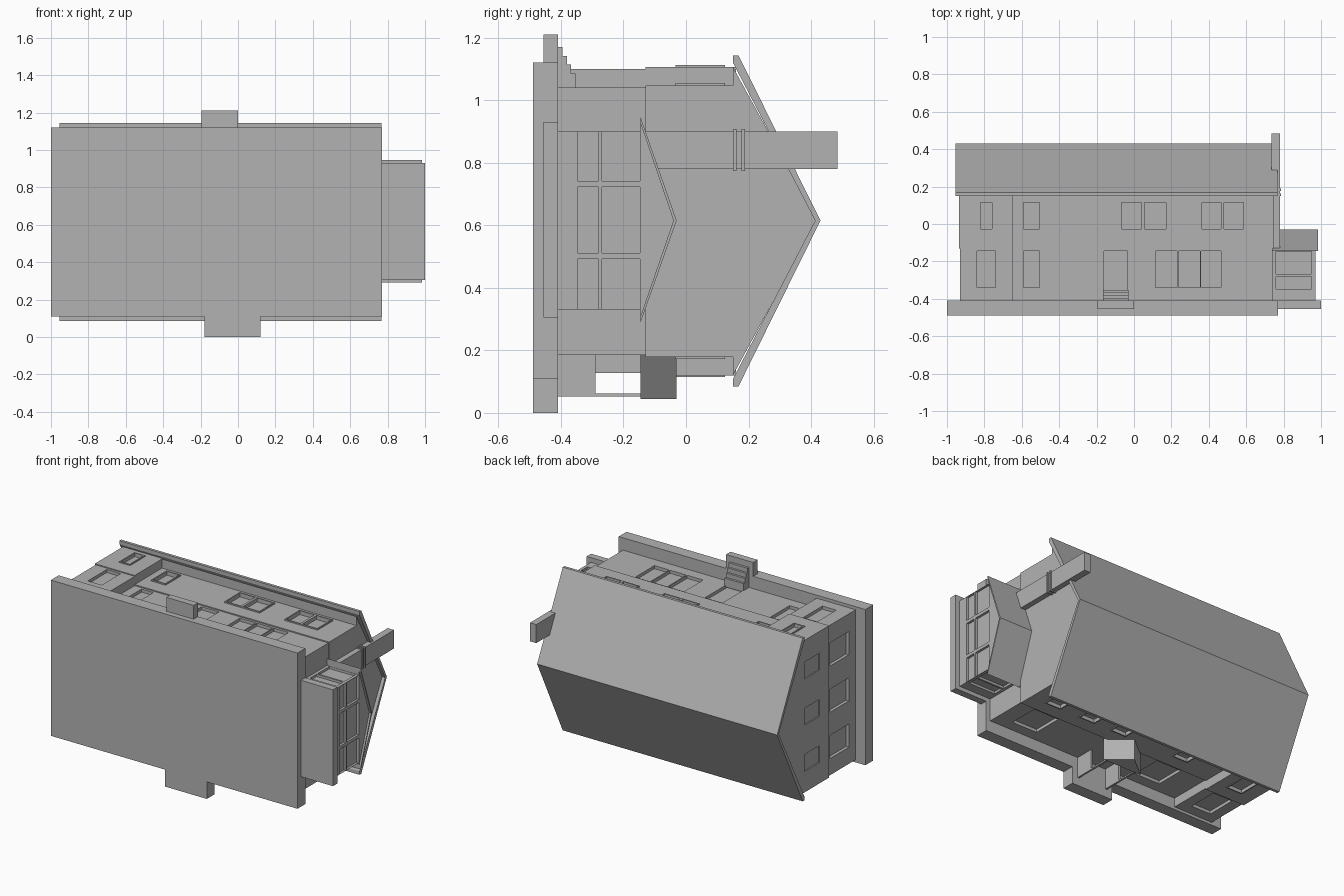
import bpy, bmesh
from mathutils import Vector

old = bpy.data.objects.get("Cube")
if old:
    bpy.data.objects.remove(old)

grey = bpy.data.materials.new("plain grey")
grey.use_nodes = True
COLOUR = (0.45, 0.45, 0.45, 1)
grey.diffuse_color = COLOUR
grey.node_tree.nodes["Principled BSDF"].inputs["Base Color"].default_value = COLOUR


def finish(name, bm):
    bmesh.ops.recalc_face_normals(bm, faces=bm.faces)
    mesh = bpy.data.meshes.new(name)
    bm.to_mesh(mesh)
    bm.free()
    mesh.materials.append(grey)
    obj = bpy.data.objects.new(name, mesh)
    bpy.context.collection.objects.link(obj)
    return obj


def add_box(bm, x, y, z):
    """Add a box given its (low, high) range on each axis."""
    verts = bmesh.ops.create_cube(bm, size=1)["verts"]
    for v in verts:
        v.co = Vector([r[0] if c < 0 else r[1] for c, r in zip(v.co, (x, y, z))])


def boxes(name, *ranges):
    bm = bmesh.new()
    for r in ranges:
        add_box(bm, *r)
    return finish(name, bm)


def prism(name, profile, axis, lo, hi):
    """Extrude a closed profile along x (profile is y, z) or z (profile is x, y)."""
    bm = bmesh.new()
    put = (lambda p: (lo, *p)) if axis == "x" else (lambda p: (*p, lo))
    face = bm.faces.new([bm.verts.new(put(p)) for p in profile])
    new = bmesh.ops.extrude_face_region(bm, geom=[face])["geom"]
    step = Vector((hi - lo, 0, 0) if axis == "x" else (0, 0, hi - lo))
    bmesh.ops.translate(bm, vec=step, verts=[v for v in new if isinstance(v, bmesh.types.BMVert)])
    return finish(name, bm)


# Foundation and landings
boxes("foundation", ((-1, 0.77), (-0.49, -0.41), (0.11, 1.12)))
boxes("rear_landing", ((-0.18, 0.12), (-0.49, -0.41), (0, 0.11)))
boxes("front_landing", ((-0.195, 0), (-0.455, -0.41), (1.12, 1.21)))
boxes("bay_foundation", ((0.77, 1), (-0.455, -0.41), (0.305, 0.93)))

# Walls: main block, projecting wing, slightly oversailing upper storey
walls = [
    boxes("main_lower_wall", ((-0.66, 0.74), (-0.41, -0.13), (0.185, 1.04))),
    boxes("main_upper_wall", ((-0.66, 0.745), (-0.13, 0.16), (0.178, 1.047))),
    boxes("wing_lower_wall", ((-0.93, -0.65), (-0.41, -0.13), (0.127, 1.1))),
    boxes("wing_upper_wall", ((-0.936, -0.65), (-0.13, 0.16), (0.12, 1.106))),
    boxes("bay_wall", ((0.74, 0.97), (-0.41, -0.14), (0.33, 0.9))),
]
prism("gable_wall", [(0.15, 0.12), (0.42, 0.615), (0.15, 1.106)], "x", -0.936, 0.745)

# Window openings and frames
cutters, frames = bmesh.new(), bmesh.new()


def window(axis, face, out, u, y, depth=0.02, frame=0.0):
    """Recess a window on a wall plane; out is the outward sign."""
    def place(bm, uu, yy, a, b):
        w = tuple(sorted((face + out * a, face + out * b)))
        add_box(bm, *((uu, yy, w) if axis == "z" else (w, yy, uu)))
    place(cutters, u, y, -depth, 0.03)
    if frame:
        t = 0.008
        for e in u:
            place(frames, (e - t / 2, e + t / 2), (y[0] - t / 2, y[1] + t / 2), -0.01, frame)
        for e in y:
            place(frames, (u[0], u[1]), (e - t / 2, e + t / 2), -0.01, frame)


LOW, UP = (-0.34, -0.145), (-0.03, 0.12)
for u in ((-0.59, -0.505), (0.115, 0.23), (0.237, 0.352), (0.359, 0.465)):
    window("z", 1.04, 1, u, LOW)
window("z", 1.04, 1, (-0.16, -0.035), (-0.405, -0.145))
for u in ((-0.595, -0.5), (-0.07, 0.045), (0.053, 0.175), (0.36, 0.47), (0.478, 0.59)):
    window("z", 1.047, 1, u, UP, frame=0.008)
window("z", 1.106, 1, (-0.825, -0.755), UP, frame=0.006)
window("z", 1.1, 1, (-0.84, -0.74), LOW)

# Rear windows
for x in (0.54, -0.385):
    window("z", 0.185, -1, (x - 0.09, x + 0.09), LOW)
window("z", 0.127, -1, (-0.86, -0.72), LOW)
for x in (0.585, 0.33, 0.095, -0.37):
    window("z", 0.178, -1, (x - 0.055, x + 0.055), UP, frame=0.006)
window("z", 0.12, -1, (-0.835, -0.725), UP, frame=0.005)

# Left end windows
for z in (0.31, 0.61, 0.91):
    window("x", -0.93, -1, (z - 0.075, z + 0.075), LOW)
    window("x", -0.936, -1, (z - 0.055, z + 0.055), UP, depth=0.008)

# Bay windows on its three open sides
for y in ((-0.347, -0.28), (-0.268, -0.147)):
    for u in ((0.332, 0.492), (0.512, 0.722), (0.742, 0.898)):
        window("x", 0.97, 1, u, y, depth=0.015)
    for face, out in ((0.9, 1), (0.33, -1)):
        window("z", face, out, (0.76, 0.95), y, depth=0.015)

cutter = finish("window_cutter", cutters)
cutter.hide_render = True
cutter.hide_viewport = True
cutter.display_type = "WIRE"
finish("window_frames", frames)
for wall in walls:
    mod = wall.modifiers.new("windows", "BOOLEAN")
    mod.operation = "DIFFERENCE"
    mod.solver = "EXACT"
    mod.object = cutter

# Main roof shell
prism("main_roof", [(0.15, 0.085), (0.168, 0.085), (0.43, 0.615), (0.168, 1.143),
                    (0.15, 1.143), (0.15, 1.12), (0.413, 0.615), (0.15, 0.108)], "x", -0.955, 0.767)

# Bay roof with raised verge
prism("bay_roof", [(-0.145, 0.305), (-0.04, 0.615), (-0.145, 0.93)], "x", 0.74, 0.97)
prism("bay_roof_covering", [(-0.145, 0.29), (-0.03, 0.615), (-0.145, 0.945),
                            (-0.145, 0.925), (-0.04, 0.615), (-0.145, 0.31)], "x", 0.74, 0.983)

# Chimney with two corbel bands
boxes("chimney", ((0.735, 0.78), (-0.13, 0.485), (0.78, 0.9)))
boxes("chimney_bands", *[((0.735, 0.787), (y, y + 0.012), (0.773, 0.907)) for y in (0.15, 0.177)])

# Front steps
boxes("front_steps", *[((-0.165, -0.03), (-0.41, -0.395 + 0.014 * i), (1.03, 1.17 - 0.028 * i))
                       for i in range(4)])

# Rear porch: posts, low railings and gabled roof
posts = [((x, x + 0.012), (-0.41, -0.145), (0.053, 0.062)) for x in (-0.14, 0.068)]
rails = [((x, x + 0.012), (-0.41, -0.29), (0.055, 0.185)) for x in (-0.14, 0.068)]
boxes("porch_posts", *posts)
boxes("porch_railings", *rails)
prism("porch_roof", [(-0.17, -0.145), (0.11, -0.145), (-0.03, -0.03)], "z", 0.045, 0.185)
